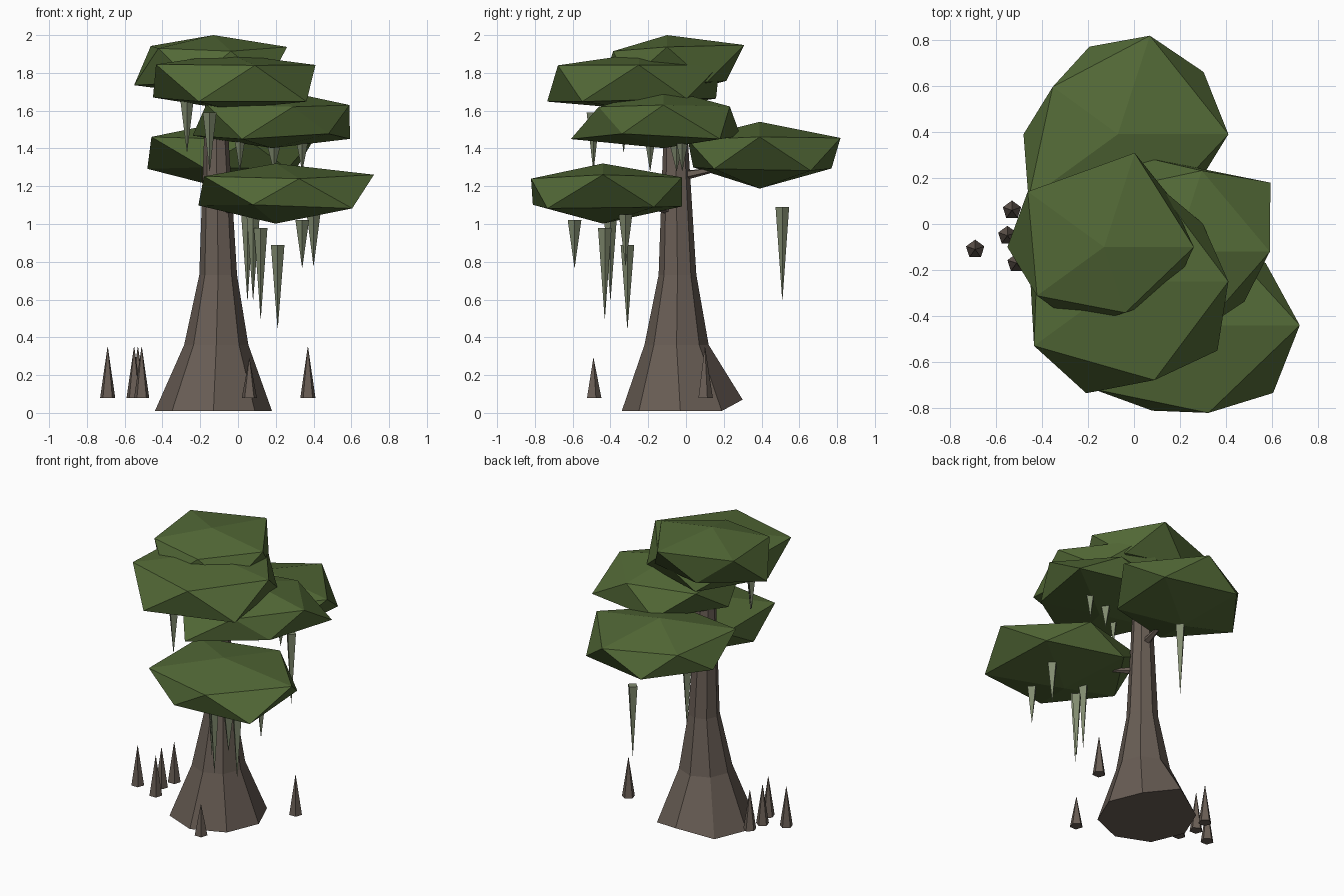
import bpy
import bmesh
from math import atan2, cos, sin, pi, tau
from mathutils import Vector

old = bpy.data.objects.get("Cube")
if old:
    bpy.data.objects.remove(old, do_unlink=True)


def make_material(name, color):
    mat = bpy.data.materials.new(name)
    mat.use_nodes = True
    mat.diffuse_color = (*color, 1)
    mat.node_tree.nodes["Principled BSDF"].inputs["Base Color"].default_value = (*color, 1)
    return mat


leaf = make_material("leaf green", (0.085, 0.14, 0.037))
bark = make_material("bark brown", (0.14, 0.11, 0.09))
moss = make_material("hanging moss", (0.22, 0.26, 0.16))


def finish(name, bm, mat):
    bmesh.ops.recalc_face_normals(bm, faces=bm.faces)
    mesh = bpy.data.meshes.new(name)
    bm.to_mesh(mesh)
    bm.free()
    mesh.materials.append(mat)
    obj = bpy.data.objects.new(name, mesh)
    bpy.context.collection.objects.link(obj)
    return obj


def cone(name, start, end, r_start, r_end, sides, mat):
    """Tapered cone between two points."""
    start, end = Vector(start), Vector(end)
    axis = end - start
    bm = bmesh.new()
    bmesh.ops.create_cone(bm, cap_ends=True, segments=sides, radius1=r_start,
                          radius2=r_end, depth=axis.length)
    turn = Vector((0, 0, 1)).rotation_difference(axis)
    for v in bm.verts:
        v.co = turn @ v.co + (start + end) / 2
    return finish(name, bm, mat)


def clump(name, centre, squash, top, bottom, reach):
    """Flattened icosphere; reach is the radius at each 36 degree step,
    alternating between the upper and the lower ring."""
    bm = bmesh.new()
    bmesh.ops.create_icosphere(bm, subdivisions=1, radius=1)
    for v in bm.verts:
        flat = v.co.xy.length
        if flat < 0.1:
            size = top if v.co.z > 0 else bottom
        else:
            step = round(atan2(v.co.y, v.co.x) / (pi / 5)) % 10
            size = reach[step] / flat
        v.co *= size
        v.co.z *= squash
        v.co += Vector(centre)
    return finish(name, bm, leaf)


# Foliage clumps
clump("crown_top", (-.13, -.1, 1.84), .5, .32, .32,
      (.39, .36, .43, .33, .41, .42, .36, .36, .30, .36))
clump("crown_front", (-.05, -.25, 1.75), .4, .38, .36,
      (.46, .43, .45, .43, .45, .40, .475, .51, .45, .51))
clump("crown_left", (.18, -.12, 1.55), .39, .43, .38,
      (.41, .51, .37, .43, .43, .42, .43, .515, .36, .37))
clump("crown_low_front", (.2, -.44, 1.17), .35, .43, .48,
      (.52, .46, .44, .44, .47, .41, .47, .39, .40, .50))
clump("crown_back", (-.07, .39, 1.37), .38, .45, .48,
      (.48, .46, .45, .40, .35, .41, .48, .37, .40, .41))

# Flared eight-sided trunk, one root corner raised at the back
bm = bmesh.new()
rings = []
for x, y, z, r in ((-.13, -.03, .01, .31), (-.115, -.05, .36, .17),
                   (-.105, -.045, .73, .1), (-.115, -.055, 1.45, .065),
                   (-.115, -.055, 1.75, .055)):
    rings.append([bm.verts.new((x + r * cos(k * tau / 8), y + r * sin(k * tau / 8), z))
                  for k in range(8)])
rings[0][2].co += Vector((0, .02, .06))
for low, high in zip(rings, rings[1:]):
    for k in range(8):
        bm.faces.new((low[k], low[k - 7], high[k - 7], high[k]))
bm.faces.new(rings[0])
bm.faces.new(rings[-1])
finish("trunk", bm, bark)

# Short branches
cone("branch_back", (-.11, -.05, 1.25), (-.08, .16, 1.29), .03, .012, 5, bark)
cone("branch_front", (-.11, -.05, 1.07), (.03, -.2, 1.09), .03, .008, 5, bark)

# Root spikes around the trunk
spikes = ((-.53, .06, .35), (-.55, -.05, .35), (-.69, -.11, .35),
          (-.51, -.17, .35), (.37, .1, .35), (.06, -.49, .29))
for x, y, tip in spikes:
    cone("root_spike", (x, y, .08), (x, y, tip), .042, .001, 5, bark)

# Hanging moss strands: x, y, top, tip
strands = ((.21, -.31, .89, .45), (.12, -.43, .98, .5), (.08, -.4, 1.06, .6),
           (.05, .51, 1.09, .6), (.34, -.59, 1.02, .77), (.4, -.32, 1.05, .78),
           (-.27, -.33, 1.66, 1.38), (-.15, -.49, 1.59, 1.28),
           (.01, -.19, 1.5, 1.28), (.19, -.05, 1.42, 1.28), (.34, -.02, 1.46, 1.28))
for x, y, top, tip in strands:
    cone("moss_strand", (x, y, top), (x, y, tip), .036, .001, 4, moss)
